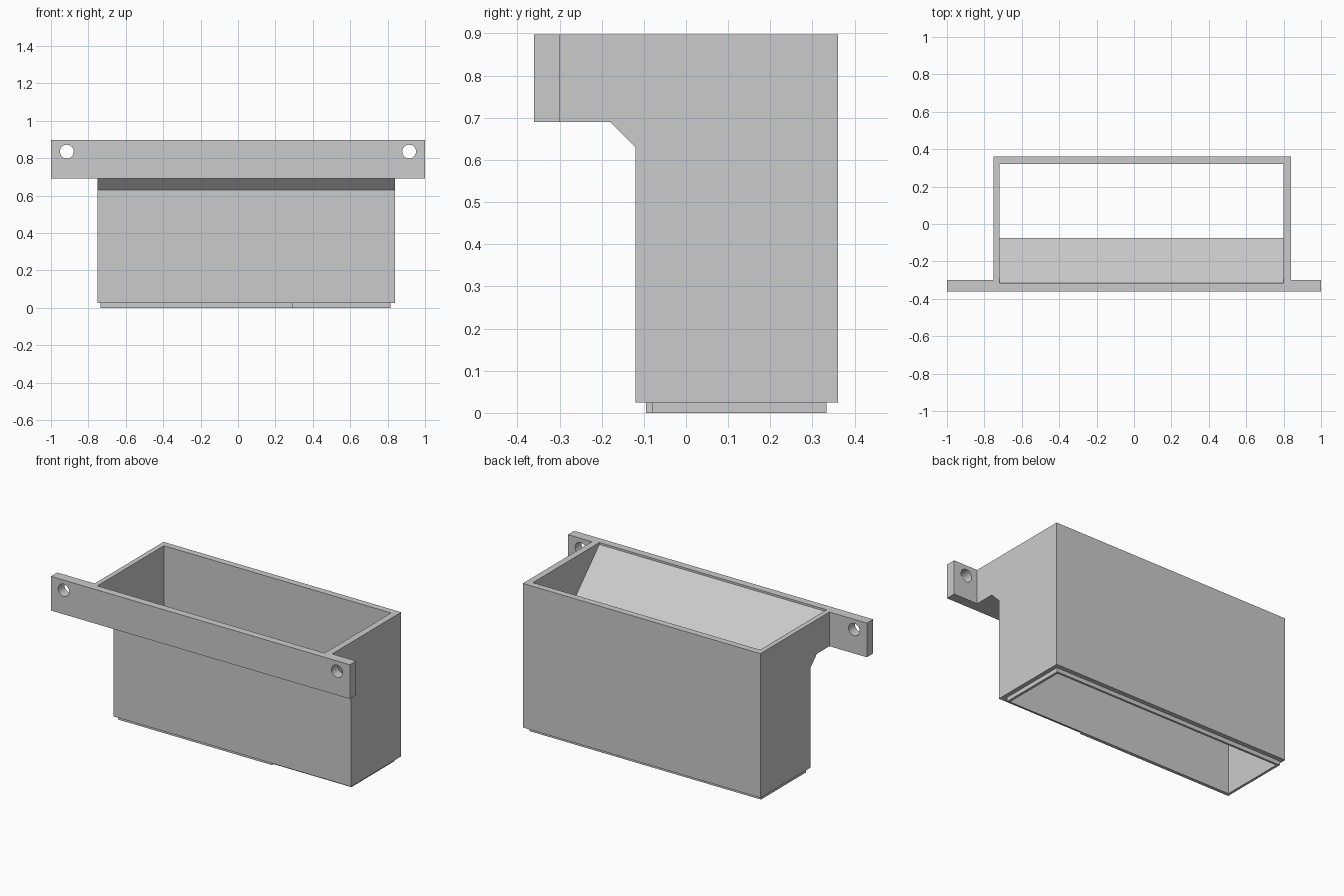
import bpy
import bmesh
from mathutils import Vector

if "Cube" in bpy.data.objects:
    bpy.data.objects.remove(bpy.data.objects["Cube"], do_unlink=True)

TOP = 0.897
COLOUR = (0.6, 0.6, 0.6, 1.0)
grey = bpy.data.materials.new("plain grey")
grey.use_nodes = True
grey.diffuse_color = COLOUR
grey.node_tree.nodes["Principled BSDF"].inputs["Base Color"].default_value = COLOUR


def prism(name, points, offset):
    """Extrude a closed loop of 3D points along an offset."""
    bm = bmesh.new()
    face = bm.faces.new([bm.verts.new(p) for p in points])
    grown = bmesh.ops.extrude_face_region(bm, geom=[face], use_keep_orig=True)
    moved = [v for v in grown["geom"] if isinstance(v, bmesh.types.BMVert)]
    bmesh.ops.translate(bm, verts=moved, vec=Vector(offset))
    bmesh.ops.recalc_face_normals(bm, faces=bm.faces)
    mesh = bpy.data.meshes.new(name)
    bm.to_mesh(mesh)
    bm.free()
    mesh.materials.append(grey)
    obj = bpy.data.objects.new(name, mesh)
    bpy.context.collection.objects.link(obj)
    return obj


def side_prism(name, profile, x0, x1):
    return prism(name, [(x0, y, z) for y, z in profile], (x1 - x0, 0, 0))


def plan_prism(name, plan, z0, z1):
    return prism(name, [(x, y, z0) for x, y in plan], (0, 0, z1 - z0))


def combine(target, tool, operation):
    mod = target.modifiers.new(operation.lower(), "BOOLEAN")
    mod.operation = operation
    mod.solver = "EXACT"
    mod.object = tool
    bpy.context.view_layer.objects.active = target
    bpy.ops.object.modifier_apply(modifier=mod.name)
    bpy.data.objects.remove(tool, do_unlink=True)


# Outer shell with the overhanging chamfered front
bin_body = side_prism("hopper_bin", [
    (-0.36, TOP), (-0.36, 0.69), (-0.18, 0.69), (-0.12, 0.63),
    (-0.12, 0.025), (0.36, 0.025), (0.36, TOP)], -0.75, 0.84)

# Mounting bar across the front
bar = side_prism("mounting_bar", [
    (-0.36, 0.69), (-0.30, 0.69), (-0.30, TOP), (-0.36, TOP)], -1, 1)
combine(bin_body, bar, "UNION")

# Locating lip underneath, stepped along its front edge
lip = plan_prism("bottom_lip", [
    (-0.735, -0.095), (0.295, -0.095), (0.295, -0.08),
    (0.815, -0.08), (0.815, 0.333), (-0.735, 0.333)], 0, 0.05)
combine(bin_body, lip, "UNION")

# Through cavity with a sloping front wall
cavity = side_prism("cavity_cutter", [
    (-0.315, 1), (-0.315, 0.885), (-0.075, 0.645),
    (-0.075, -0.1), (0.32, -0.1), (0.32, 1)], -0.72, 0.80)
combine(bin_body, cavity, "DIFFERENCE")

# Screw holes in both ears of the bar
for x in (-0.915, 0.915):
    bpy.ops.mesh.primitive_cylinder_add(
        vertices=32, radius=0.037, depth=0.3,
        location=(x, -0.33, 0.835), rotation=(1.5708, 0, 0))
    hole = bpy.context.object
    hole.data.materials.append(grey)
    combine(bin_body, hole, "DIFFERENCE")

# Smooth the hole walls, keep the flat sides crisp
bpy.ops.object.select_all(action="DESELECT")
bin_body.select_set(True)
bpy.context.view_layer.objects.active = bin_body
bpy.ops.object.shade_smooth_by_angle(angle=0.52)
